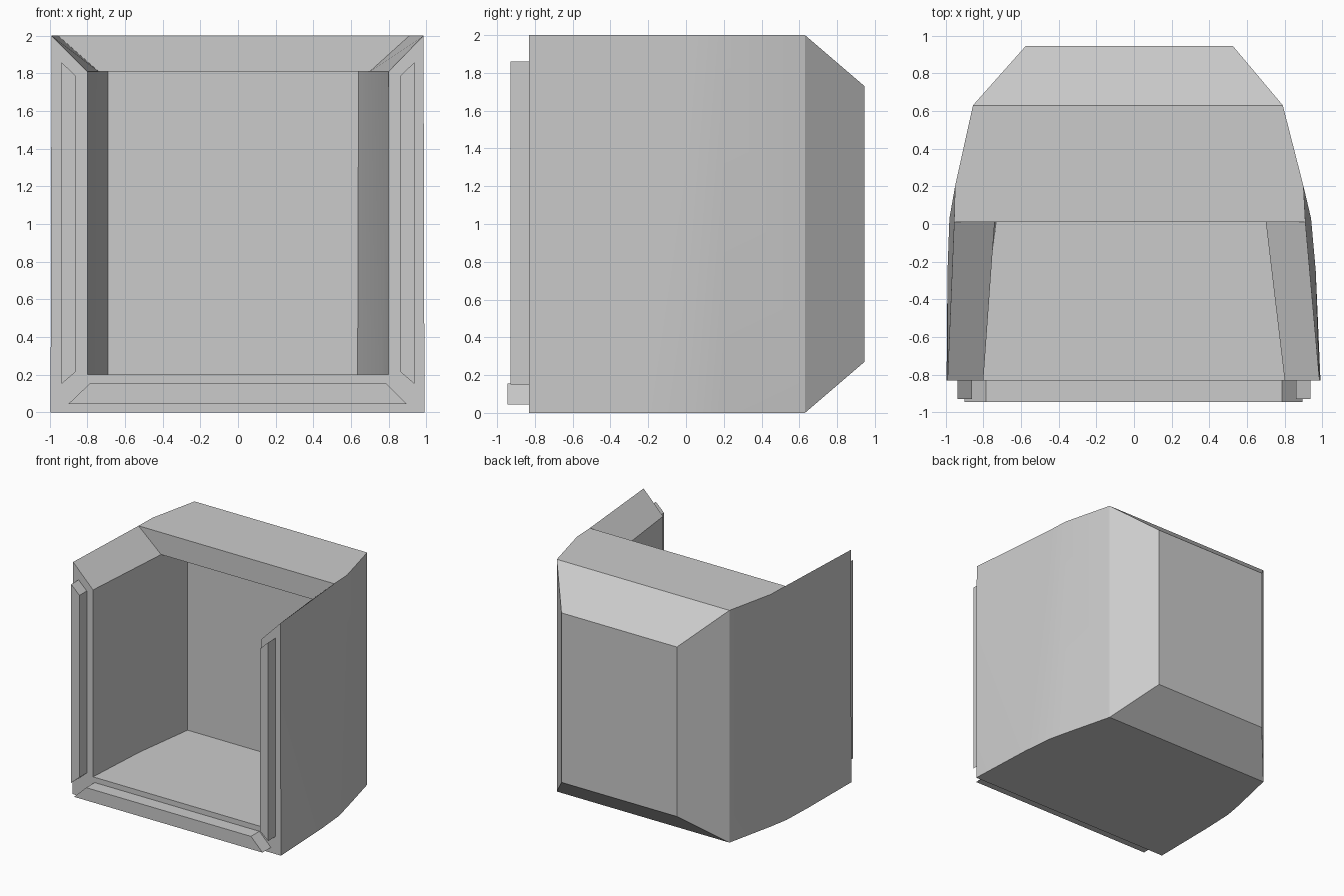
import bpy, bmesh, math

if "Cube" in bpy.data.objects:
    bpy.data.objects.remove(bpy.data.objects["Cube"])


def finish(bm, name):
    bmesh.ops.remove_doubles(bm, verts=bm.verts, dist=1e-5)
    bmesh.ops.recalc_face_normals(bm, faces=bm.faces)
    mesh = bpy.data.meshes.new(name)
    bm.to_mesh(mesh)
    bm.free()
    ob = bpy.data.objects.new(name, mesh)
    bpy.context.collection.objects.link(ob)
    return ob


def prism(name, outline, y0, y1):
    """Extrude an (x, z) outline along y."""
    bm = bmesh.new()
    face = bm.faces.new([bm.verts.new((x, y0, z)) for x, z in outline])
    new = bmesh.ops.extrude_face_region(bm, geom=[face])["geom"]
    bmesh.ops.translate(bm, vec=(0, y1 - y0, 0),
                        verts=[g for g in new if isinstance(g, bmesh.types.BMVert)])
    return finish(bm, name)


# Hollow shell: outer rims (T top, B bottom), inner rims (J top, I bottom), back panel (P)
bm = bmesh.new()


def rim(points, z):
    return [bm.verts.new((x, y, z)) for x, y in points]


def side(top, bottom, inner_top, inner_bottom, back_x):
    T, B = rim(top, 2.0), rim(bottom, 0.0)
    J, I = rim(inner_top, 1.81), rim(inner_bottom, 0.2)
    P = [bm.verts.new((back_x, 0.945, z)) for z in (0.27, 1.73)]
    for f in [(T[0], B[0], B[1]), (T[0], B[1], T[1]), (T[1], B[1], B[2]),
              (T[1], B[2], T[2]), (T[2], B[2], B[3]), (T[2], B[3], B[4], T[3]),
              (J[0], I[0], I[1]), (J[0], I[1], J[1]), (J[1], I[1], I[2], J[2]),
              (T[0], T[1], J[1], J[0]), (T[0], B[0], I[0], J[0]),
              (T[3], B[4], P[0], P[1])]:
        bm.faces.new(f)
    return T, B, J, I, P


L = side([(-.99, -.83), (-.955, .01), (-.95, .2), (-.855, .63)],
         [(-.995, -.83), (-.99, -.25), (-.98, .03), (-.95, .2), (-.855, .63)],
         [(-.8, -.83), (-.74, .01), (-.69, .3)],
         [(-.8, -.83), (-.765, -.25), (-.69, .3)], -.575)
R = side([(.985, -.83), (.91, .01), (.9, .2), (.79, .63)],
         [(.99, -.83), (.965, -.25), (.94, .03), (.9, .2), (.79, .63)],
         [(.8, -.83), (.7, .01), (.64, .3)],
         [(.8, -.83), (.76, -.25), (.635, .3)], .525)

# Faces bridging the two sides
bm.faces.new(L[0][1:] + R[0][:0:-1])      # roof
bm.faces.new(L[1] + R[1][::-1])           # underside
bm.faces.new(L[3] + R[3][::-1])           # inner floor
for (a, i), (b, j) in [((1, 0), (3, 0)),  # front sill
                       ((0, 1), (2, 1)),  # roof front edge
                       ((2, 1), (2, 2)),  # ceiling
                       ((2, 2), (3, 2)),  # inner back wall
                       ((0, 3), (4, 1)),  # upper back slope
                       ((4, 0), (4, 1)),  # back panel
                       ((1, 4), (4, 0))]:  # lower back slope
    bm.faces.new((L[a][i], R[a][i], R[b][j], L[b][j]))
shell = finish(bm, "shell")
bpy.context.view_layer.objects.active = shell
shell.select_set(True)
bpy.ops.object.shade_smooth_by_angle(angle=math.radians(18))

# Raised trim strips with mitred ends around the front opening
prism("bottom_trim", [(-.9, .045), (.895, .045), (.785, .155), (-.785, .155)], -.945, -.83)
for s, name in ((-1, "left_trim"), (1, "right_trim")):
    prism(name, [(s * .938, .15), (s * .86, .217), (s * .86, 1.785), (s * .938, 1.86)],
          -.93, -.83)
